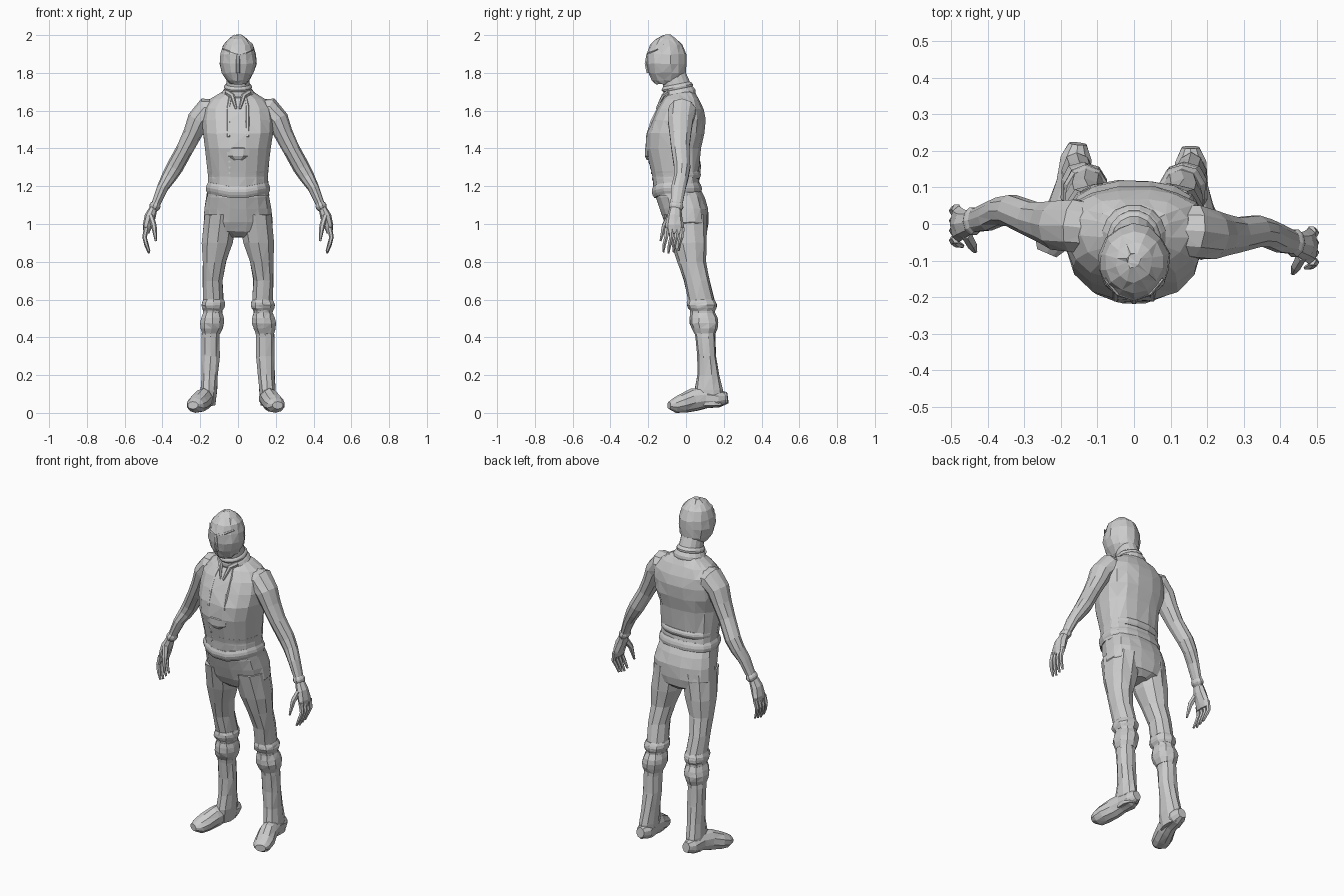
import bpy, bmesh, math, random
from mathutils import Vector

random.seed(4)
cube = bpy.data.objects.get("Cube")
if cube:
    bpy.data.objects.remove(cube, do_unlink=True)

grey = bpy.data.materials.new("plain_grey")
grey.use_nodes = True
shade = (0.6, 0.6, 0.6, 1)
grey.diffuse_color = shade
grey.node_tree.nodes["Principled BSDF"].inputs["Base Color"].default_value = shade


def skin(name, rings, jitter=0.0):
    """Join rings of points into a closed, flat-shaded triangle shell."""
    bm = bmesh.new()
    loops = [[bm.verts.new(point) for point in ring] for ring in rings]
    count = len(loops[0])
    for low, high in zip(loops, loops[1:]):
        for i in range(count):
            j = (i + 1) % count
            bm.faces.new((low[i], low[j], high[j], high[i]))
    bm.faces.new(loops[0])
    bm.faces.new(loops[-1])
    for vert in bm.verts:
        vert.co += Vector([random.uniform(-jitter, jitter) for axis in range(3)])
    bmesh.ops.recalc_face_normals(bm, faces=bm.faces)
    bmesh.ops.triangulate(bm, faces=bm.faces)
    mesh = bpy.data.meshes.new(name)
    bm.to_mesh(mesh)
    bm.free()
    mesh.materials.append(grey)
    obj = bpy.data.objects.new(name, mesh)
    bpy.context.collection.objects.link(obj)


def power(value, exponent):
    return math.copysign(abs(value) ** exponent, value)


def level(row, sides=16, square=0.85, tilt=0.0, mid=0.6):
    """Horizontal section from height, centre, half width, front and back."""
    height, centre, half, front, back = row
    widest = front + (back - front) * mid
    ring = []
    for i in range(sides):
        angle = math.tau * (i + 0.5) / sides
        along = power(math.sin(angle), square)
        reach = back - widest if along > 0 else widest - front
        x = centre + half * power(math.cos(angle), square)
        ring.append((x, widest + along * reach, height + tilt * along * reach))
    return ring


def stack(name, rows, jitter=0.0, **shape):
    skin(name, [level(row, **shape) for row in rows], jitter)


def tube(name, rows, sides=8):
    """Limb along a path from rows of x, y, z, thickness, depth."""
    points = [Vector(row[:3]) for row in rows]
    rings = []
    for i, (point, row) in enumerate(zip(points, rows)):
        ahead = points[min(i + 1, len(points) - 1)]
        course = (ahead - points[max(i - 1, 0)]).normalized()
        guide = Vector((1, 0, 0)) if abs(course.y) > 0.8 else Vector((0, 1, 0))
        across = (guide - course * guide.dot(course)).normalized()
        over = course.cross(across)
        ring = []
        for k in range(sides):
            angle = math.tau * k / sides
            ring.append(point + over * row[3] * math.cos(angle)
                        + across * row[4] * math.sin(angle))
        rings.append(ring)
    skin(name, rings)


def sample(rows, height, key):
    """Blend the two table rows on either side of a height."""
    for a, b in zip(rows, rows[1:]):
        if min(a[key], b[key]) <= height <= max(a[key], b[key]):
            blend = (height - a[key]) / (b[key] - a[key])
            return [p + (q - p) * blend for p, q in zip(a, b)]


def bulge(rows, low, high, size, signs, key=0, steps=4):
    """Rows of a raised band that follows the surface of another part."""
    band = []
    for k in range(steps + 1):
        row = sample(rows, low + (high - low) * k / steps, key)
        grow = size * math.sin(math.pi * k / steps)
        band.append([value + grow * sign for value, sign in zip(row, signs)])
    return band


SECTION = (0, 0, 1, -1, 1)   # how a band widens a horizontal section
ROUND = (0, 0, 0, 1, 1)      # how a band widens a limb

# Head with narrow jaw, brow and nose
head = [(1.74, 0, .04, -.16, -.06), (1.76, 0, .06, -.18, -.02), (1.8, 0, .085, -.2, 0),
        (1.85, 0, .1, -.21, 0), (1.9, 0, .095, -.21, 0), (1.95, 0, .08, -.19, -.02),
        (1.98, 0, .05, -.16, -.05), (2, 0, .02, -.12, -.08)]
stack("head", head, .003, sides=14, square=1, mid=.5)
tube("nose_ridge", [(0, -.2, 1.9, .01, .01), (0, -.21, 1.85, .01, .01),
                    (0, -.2, 1.8, .01, .01)], 6)

# Neck and two-layer collar
neck = [(1.65, 0, .1, -.1, .06), (1.72, 0, .065, -.12, .03), (1.79, 0, .06, -.13, 0)]
round_neck = dict(square=1, tilt=.2, mid=.5)
stack("neck", neck, **round_neck)
stack("collar", bulge(neck, 1.67, 1.72, .01, SECTION), **round_neck)
stack("collar_rim", bulge(neck, 1.71, 1.74, .01, SECTION), **round_neck)

# Jacket with a hem that dips to a point at the front
jacket = [(1.15, 0, .165, -.17, .08), (1.25, 0, .16, -.18, .07), (1.4, 0, .175, -.215, .08),
          (1.48, 0, .19, -.21, .1), (1.55, 0, .195, -.185, .105), (1.61, 0, .19, -.155, .095),
          (1.66, 0, .15, -.12, .07), (1.69, 0, .1, -.1, .05), (1.71, 0, .06, -.08, .03)]
stack("jacket", jacket, .004)
hem = [level(row) for row in bulge(jacket, 1.16, 1.22, .01, SECTION)]
skin("jacket_hem", [[(x, y, z + min(0, abs(x) / 5 - .03) * (y < 0)) for x, y, z in ring]
                    for ring in hem])
stack("back_waist_seam", bulge(jacket, 1.24, 1.28, .01, (0, 0, 0, 0, 1)))
stack("front_buckle", [(1.34, 0, .03, -.21, -.17), (1.36, 0, .06, -.22, -.17),
                       (1.4, 0, .07, -.22, -.17), (1.41, 0, .04, -.21, -.17)], sides=8)
for k in range(4):
    z = 1.24 + .03 * k
    front = sample(jacket, z, 0)[3]
    tube("button", [(-.045, front + .03, z, .006, .006), (-.045, front, z, .006, .006)], 6)

# Hips
hips = [(1.2, 0, .16, -.16, .07), (1.14, 0, .17, -.16, .1), (1.08, 0, .18, -.14, .12),
        (1.01, 0, .185, -.115, .12), (.96, 0, .15, -.09, .11), (.93, 0, .05, -.05, .08)]
stack("hips", hips, .003)

# Trousers and boots share one profile, top to ankle
leg = [(1.05, .09, .09, -.12, .11), (.9, .11, .085, -.08, .11), (.8, .125, .065, -.045, .105),
       (.7, .135, .055, -.01, .125), (.6, .13, .055, .01, .15), (.5, .135, .05, .03, .155),
       (.4, .145, .05, .05, .155), (.3, .145, .05, .06, .16), (.2, .15, .045, .06, .175),
       (.12, .155, .045, .045, .195), (.04, .16, .04, .05, .2)]
foot = [(.155, .21, .08, .03, .025), (.155, .17, .075, .045, .045), (.16, .1, .08, .055, .045),
        (.17, .04, .07, .06, .05), (.19, -.02, .05, .05, .055), (.2, -.06, .04, .04, .05),
        (.21, -.09, .04, .02, .03)]

# Arms and hands
arm = [(.1, -.015, 1.6, .06, .07), (.165, -.02, 1.6, .07, .075), (.21, -.03, 1.55, .06, .07),
       (.24, -.03, 1.48, .05, .06), (.28, -.03, 1.4, .045, .05), (.335, -.02, 1.3, .045, .045),
       (.365, -.025, 1.25, .04, .04), (.4, -.04, 1.19, .03, .04), (.45, -.055, 1.07, .02, .03)]
palm = [(.445, -.055, 1.09, .02, .03), (.465, -.06, 1.04, .03, .04),
        (.48, -.06, .99, .025, .05), (.485, -.06, .95, .015, .045)]
thumb = [(.46, -.085, 1.04, .015, .02), (.445, -.115, .99, .015, .015),
         (.435, -.135, .91, .006, .006)]


def finger(k):
    """Curled finger; the second one is the longest."""
    y, tip = -.1 + .027 * k, .845 + .007 * abs(k - 1)
    return [(.485, y, .98, .014, .014), (.495, y - .005, .93, .012, .012),
            (.485, y - .015, tip + .04, .01, .01), (.47, y - .02, tip, .006, .006)]


def pose_arm(rows, s):
    """Mirror an arm part; the right arm hangs further back."""
    if s > 0:
        return rows
    return [(-x, y + .06 * min(1, max(0, 4 * x - .4)), *rest) for x, y, *rest in rows]


def pose_foot(rows, s):
    """Mirror the foot; the right one turns out more."""
    if s > 0:
        return rows
    return [(-x - .1 * (.2 - y), y + .01, *rest) for x, y, *rest in rows]


for s, side in ((1, "left_"), (-1, "right_")):
    # Face and jacket trim
    tube(side + "brow_ridge", [(s * .08, -.15, 1.925, .004, .004),
         (s * .045, -.19, 1.91, .007, .006), (0, -.205, 1.895, .007, .006)], 5)
    tube(side + "lapel", [(s * (.05 - .012 * (z > 1.65)), sample(jacket, z, 0)[3] + .008, z,
                           .01, .01) for z in (1.68, 1.62, 1.54, 1.46)], 6)
    tube(side + "collar_flap", [(s * .06, -.09, 1.7, .014, .012),
         (s * .03, -.12, 1.68, .013, .01), (s * .01, -.155, 1.61, .006, .006)], 6)

    # Legs with knee guards
    pieces = {"trouser_leg": leg[:6], "boot": leg[5:],
              "knee_guard": bulge(leg, .42, .53, .016, SECTION),
              "knee_strap": bulge(leg, .54, .6, .012, SECTION)}
    for part, rows in pieces.items():
        stack(side + part, [(z, s * c, *rest) for z, c, *rest in rows], .002,
              sides=10, square=.9, mid=.5)
    tube(side + "boot_foot", pose_foot(foot, s), 10)

    # Arms
    tube(side + "sleeve", pose_arm(arm, s), 10)
    tube(side + "glove_cuff", pose_arm(bulge(arm, 1.11, 1.075, .008, ROUND, key=2), s), 10)
    tube(side + "palm", pose_arm(palm, s))
    tube(side + "thumb", pose_arm(thumb, s), 6)
    for k, label in enumerate(("index", "middle", "ring", "little")):
        tube(side + label + "_finger", pose_arm(finger(k), s), 6)
